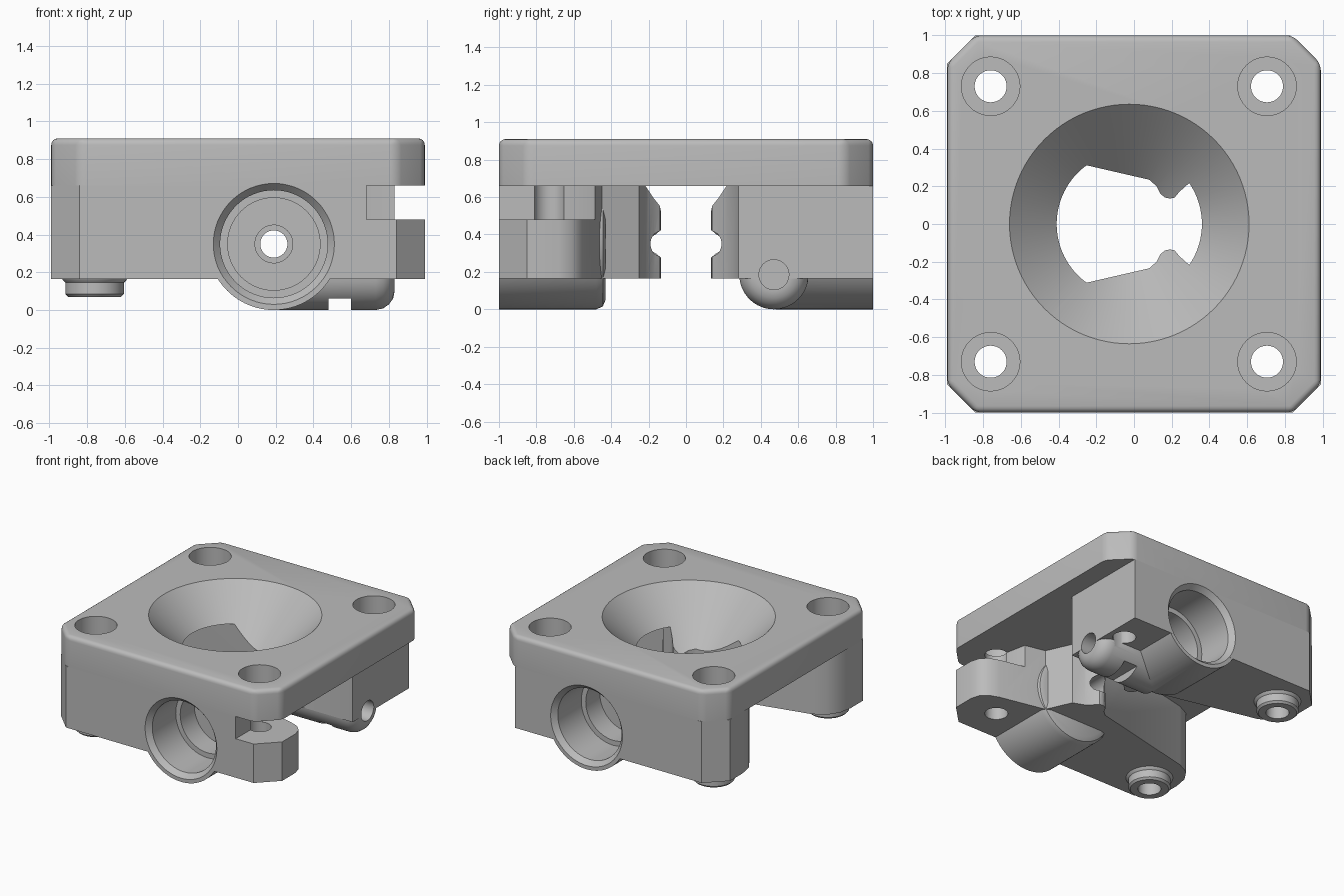
import bpy, bmesh, math

cube = bpy.data.objects.get("Cube")
if cube:
    bpy.data.objects.remove(cube, do_unlink=True)

grey = bpy.data.materials.new("matte grey")
grey.use_nodes = True
COLOUR = (0.5, 0.5, 0.5, 1)
grey.diffuse_color = COLOUR
grey.node_tree.nodes["Principled BSDF"].inputs["Base Color"].default_value = COLOUR


def finish(name, bm):
    bmesh.ops.recalc_face_normals(bm, faces=bm.faces)
    mesh = bpy.data.meshes.new(name)
    bm.to_mesh(mesh)
    bm.free()
    mesh.materials.append(grey)
    ob = bpy.data.objects.new(name, mesh)
    bpy.context.collection.objects.link(ob)
    return ob


def prism(name, outline, z0, z1, round_top=0):
    """Extrude an outline upwards, optionally rounding its upper and corner edges."""
    bm = bmesh.new()
    base = bm.faces.new([bm.verts.new((x, y, z0)) for x, y in outline])
    new = bmesh.ops.extrude_face_region(bm, geom=[base])["geom"]
    for v in new:
        if isinstance(v, bmesh.types.BMVert):
            v.co.z = z1
    if round_top:
        edges = [e for e in bm.edges if max(v.co.z for v in e.verts) == max(w.co.z for w in bm.verts)]
        bmesh.ops.bevel(bm, geom=edges, offset=round_top, segments=4, profile=0.5, affect='EDGES')
    return finish(name, bm)


def lathe(name, profile, centre, axis='Z', steps=64):
    """Solid of revolution from (radius, position along axis) points."""
    bm = bmesh.new()
    rings = []
    for r, h in profile:
        ring = []
        for i in range(steps):
            t = math.tau * i / steps
            a, b = centre[0] + r * math.cos(t), centre[1] + r * math.sin(t)
            ring.append(bm.verts.new({'X': (h, a, b), 'Y': (a, h, b), 'Z': (a, b, h)}[axis]))
        rings.append(ring)
    for lo, hi in zip(rings, rings[1:]):
        for i in range(steps):
            j = (i + 1) % steps
            bm.faces.new((lo[i], lo[j], hi[j], hi[i]))
    bm.faces.new(rings[0])
    bm.faces.new(rings[-1])
    return finish(name, bm)


def box(name, x0, x1, y0, y1, z0, z1):
    return prism(name, [(x0, y0), (x1, y0), (x1, y1), (x0, y1)], z0, z1)


def combine(ob, tool, operation):
    """Apply one exact boolean and discard the tool."""
    tool.hide_render = True
    mod = ob.modifiers.new("cut", 'BOOLEAN')
    mod.operation, mod.solver, mod.object = operation, 'EXACT', tool
    bpy.context.view_layer.update()
    graph = bpy.context.evaluated_depsgraph_get()
    mesh = bpy.data.meshes.new_from_object(ob.evaluated_get(graph))
    ob.modifiers.clear()
    ob.data = mesh
    bpy.data.objects.remove(tool, do_unlink=True)


def add(ob, tool):
    combine(ob, tool, 'UNION')


def cut(ob, tool):
    combine(ob, tool, 'DIFFERENCE')


BOTTOM, SEAM, TOP = 0.165, 0.66, 0.91
BARREL = (0.19, 0.35)
BOLTS = [(x, y) for x in (-0.76, 0.705) for y in (-0.73, 0.73)]


def shared_cuts(ob):
    # funnel and bolt holes
    cut(ob, lathe("funnel_cutter", [(0.675, 0.95), (0.005, 0.28)], (-0.025, 0), steps=96))
    for bolt in BOLTS:
        cut(ob, lathe("bolt_cutter", [(0.085, -0.1), (0.085, 0.7), (0.155, 0.7), (0.155, 1)], bolt, steps=40))


def bore_cut(ob, side):
    # stepped bore with a chamfered mouth and a nozzle hole
    profile = [(0.33, 1.01), (0.285, 0.96), (0.285, 0.66), (0.245, 0.66), (0.245, 0.48),
               (0.1, 0.48), (0.1, 0.42), (0.072, 0.42), (0.072, 0.02)]
    cut(ob, lathe("bore_cutter", [(r, side * h) for r, h in profile], BARREL, 'Y'))


# top plate
plate_outline = [(-0.99, -0.85), (-0.84, -1), (0.84, -1), (0.99, -0.85),
                 (0.99, 0.85), (0.84, 1), (-0.84, 1), (-0.99, 0.85)]
top_plate = prism("top_plate", plate_outline, SEAM, TOP, round_top=0.035)
shared_cuts(top_plate)

# shared inner wall of both brackets, from the outer corner to the nozzle tip
inner_wall = [(-0.84, 1), (-0.99, 0.85), (-0.99, 0.69), (-0.97, 0.58), (-0.91, 0.49), (-0.81, 0.44),
              (0.08, 0.235), (0.12, 0.2), (0.14, 0.16), (0.165, 0.14), (0.19, 0.135),
              (0.215, 0.14), (0.24, 0.17), (0.29, 0.215)]
# outer ends: front has a clamp tab, back has a flat side
front_end = [(0.38, 0.25), (0.47, 0.45), (0.84, 0.53), (0.92, 0.56), (0.97, 0.61),
             (0.99, 0.68), (0.99, 0.85), (0.84, 1)]
back_end = [(0.4, 0.28), (0.83, 0.28), (0.83, 1)]

brackets = []
for name, side, end in (("front_bracket", -1, front_end), ("back_bracket", 1, back_end)):
    outline = [(x, side * y) for x, y in inner_wall + end]
    ob = prism(name, outline, BOTTOM, SEAM)
    # barrel housing bulging below the bracket
    barrel = [(0.35, 0.999), (0.35, 0.48), (0.335, 0.445), (0.3, 0.43)]
    add(ob, lathe("barrel", [(r, side * h) for r, h in barrel], BARREL, 'Y', 96))
    # foot
    add(ob, lathe("foot", [(0.18, 0.18), (0.17, 0.16), (0.155, 0.145), (0.155, 0.085), (0.14, 0.07)],
                  (-0.76, side * 0.73), steps=48))
    if side < 0:
        # clamp slot above the tab
        slot = [(0.68, -1.1), (1.1, -1.1), (1.1, -0.1), (0.5, -0.1), (0.5, -0.25),
                (0.58, -0.35), (0.64, -0.5), (0.67, -0.65), (0.68, -0.8)]
        cut(ob, prism("slot_cutter", slot, 0.48, 0.75))
    else:
        # side cable fitting with its hole and notch
        add(ob, lathe("fitting", [(0.185, 0.22), (0.185, 0.73), (0.176, 0.77), (0.155, 0.80),
                                  (0.125, 0.822), (0.09, 0.829)], (0.47, 0.185), 'X'))
        cut(ob, lathe("fitting_hole", [(0.08, 0.42), (0.08, 0.9)], (0.47, 0.185), 'X', 40))
        cut(ob, box("notch_cutter", 0.48, 0.6, 0.2, 0.62, -0.1, 0.06))
    bore_cut(ob, side)
    shared_cuts(ob)
    brackets.append(ob)

for side in (-1, 1):
    bore_cut(top_plate, side)

# smooth curved faces, keep edges sharp
bpy.ops.object.select_all(action='DESELECT')
for ob in [top_plate] + brackets:
    ob.select_set(True)
bpy.context.view_layer.objects.active = top_plate
bpy.ops.object.shade_smooth_by_angle(angle=math.radians(32))
